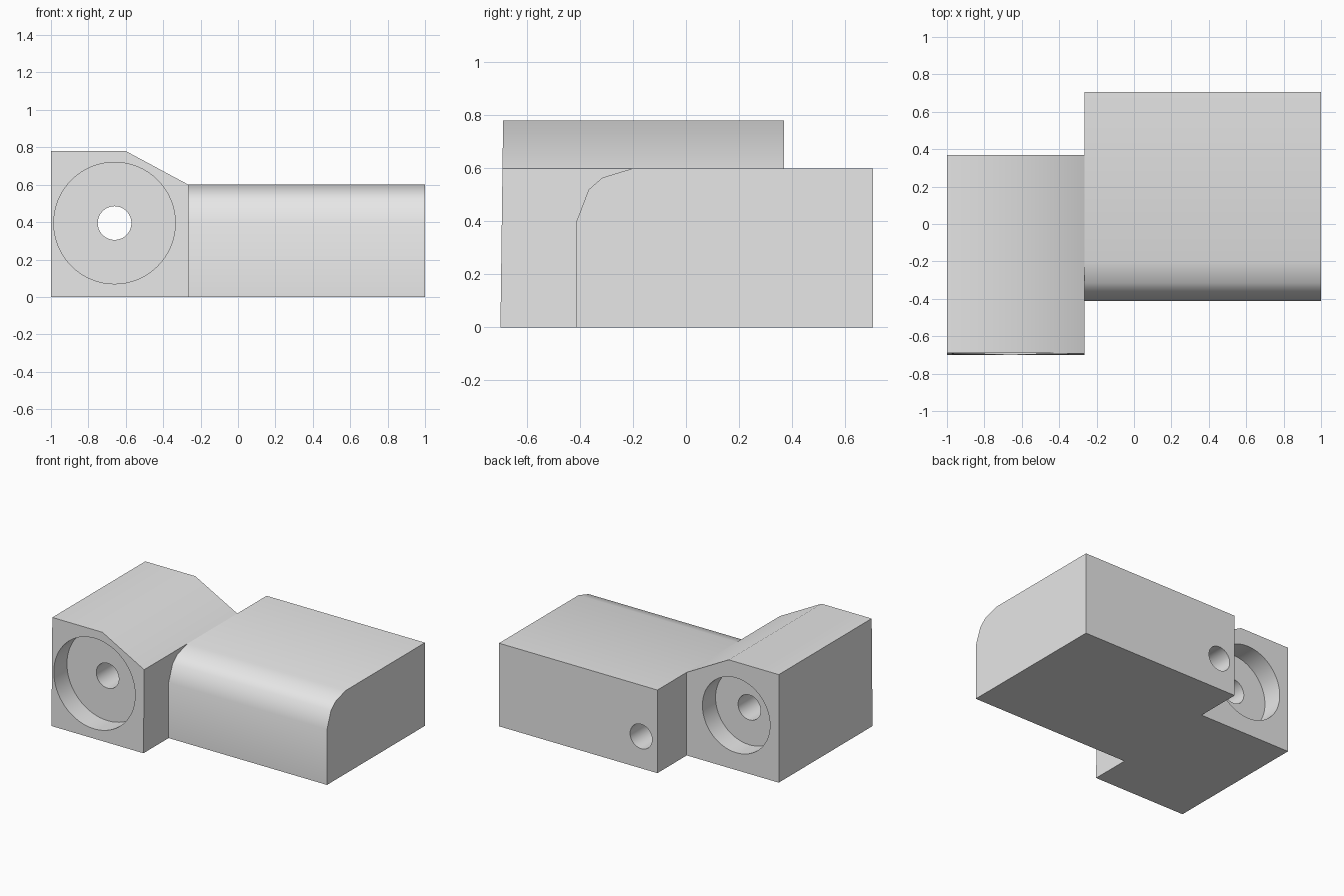
import bpy
import bmesh
from math import pi
from mathutils import Matrix, Vector

cube = bpy.data.objects.get("Cube")
if cube:
    bpy.data.objects.remove(cube, do_unlink=True)

# One plain grey for the whole bracket
grey = bpy.data.materials.new("light_grey")
grey.use_nodes = True
grey.diffuse_color = (0.8, 0.8, 0.8, 1)
grey.node_tree.nodes["Principled BSDF"].inputs["Base Color"].default_value = (0.8, 0.8, 0.8, 1)


def add_object(name, bm):
    bmesh.ops.recalc_face_normals(bm, faces=bm.faces)
    mesh = bpy.data.meshes.new(name)
    bm.to_mesh(mesh)
    bm.free()
    mesh.materials.append(grey)
    obj = bpy.data.objects.new(name, mesh)
    bpy.context.collection.objects.link(obj)
    return obj


def prism(name, points, offset):
    """Extrude a closed outline of 3D points along an offset."""
    bm = bmesh.new()
    face = bm.faces.new([bm.verts.new(p) for p in points])
    result = bmesh.ops.extrude_face_region(bm, geom=[face], use_keep_orig=True)
    moved = [v for v in result["geom"] if isinstance(v, bmesh.types.BMVert)]
    bmesh.ops.translate(bm, verts=moved, vec=Vector(offset))
    return add_object(name, bm)


def bore(target, x, z, radius, y0, y1):
    """Cut a round hole along y from y0 to y1."""
    bm = bmesh.new()
    place = Matrix.Translation((x, (y0 + y1) / 2, z)) @ Matrix.Rotation(pi / 2, 4, "X")
    bmesh.ops.create_cone(bm, cap_ends=True, segments=64, radius1=radius,
                          radius2=radius, depth=y1 - y0, matrix=place)
    cutter = add_object("hole_cutter", bm)
    cutter.hide_render = True
    mod = target.modifiers.new("bore", "BOOLEAN")
    mod.operation = "DIFFERENCE"
    mod.solver = "EXACT"
    mod.object = cutter
    bpy.context.view_layer.objects.active = target
    bpy.ops.object.modifier_apply(modifier=mod.name)
    bpy.data.objects.remove(cutter, do_unlink=True)


def smooth(obj):
    bpy.ops.object.select_all(action="DESELECT")
    obj.select_set(True)
    bpy.context.view_layer.objects.active = obj
    bpy.ops.object.shade_smooth_by_angle(angle=pi / 6)


SEAM = -0.265            # plane where the two blocks meet
FRONT, BACK = -0.70, 0.37
AXIS_X, AXIS_Z = -0.66, 0.395

# Mounting block with a sloped shoulder
outline = [(-1, 0), (SEAM, 0), (SEAM, 0.6), (-0.6, 0.78), (-1, 0.78)]
block = prism("mounting_block", [(x, FRONT, z) for x, z in outline], (0, BACK - FRONT, 0))
for v in block.data.vertices:      # front face leans back slightly
    if v.co.y < 0:
        v.co.y += 0.013 * v.co.z

# Counterbores at both ends and the through hole between them
bore(block, AXIS_X, AXIS_Z, 0.325, FRONT - 0.1, FRONT + 0.155)
bore(block, AXIS_X, AXIS_Z, 0.27, BACK - 0.15, BACK + 0.1)
bore(block, AXIS_X, AXIS_Z, 0.09, FRONT - 0.1, BACK + 0.1)

# Main body with a rounded upper front edge
profile = [(0.705, 0), (0.705, 0.6), (-0.2, 0.6), (-0.315, 0.565),
           (-0.367, 0.52), (-0.413, 0.4), (-0.413, 0)]
body = prism("main_body", [(SEAM, y, z) for y, z in profile], (1 - SEAM, 0, 0))

# Blind hole in the rear face
bore(body, -0.135, 0.23, 0.088, 0.1, 0.8)

for part in (block, body):
    smooth(part)
